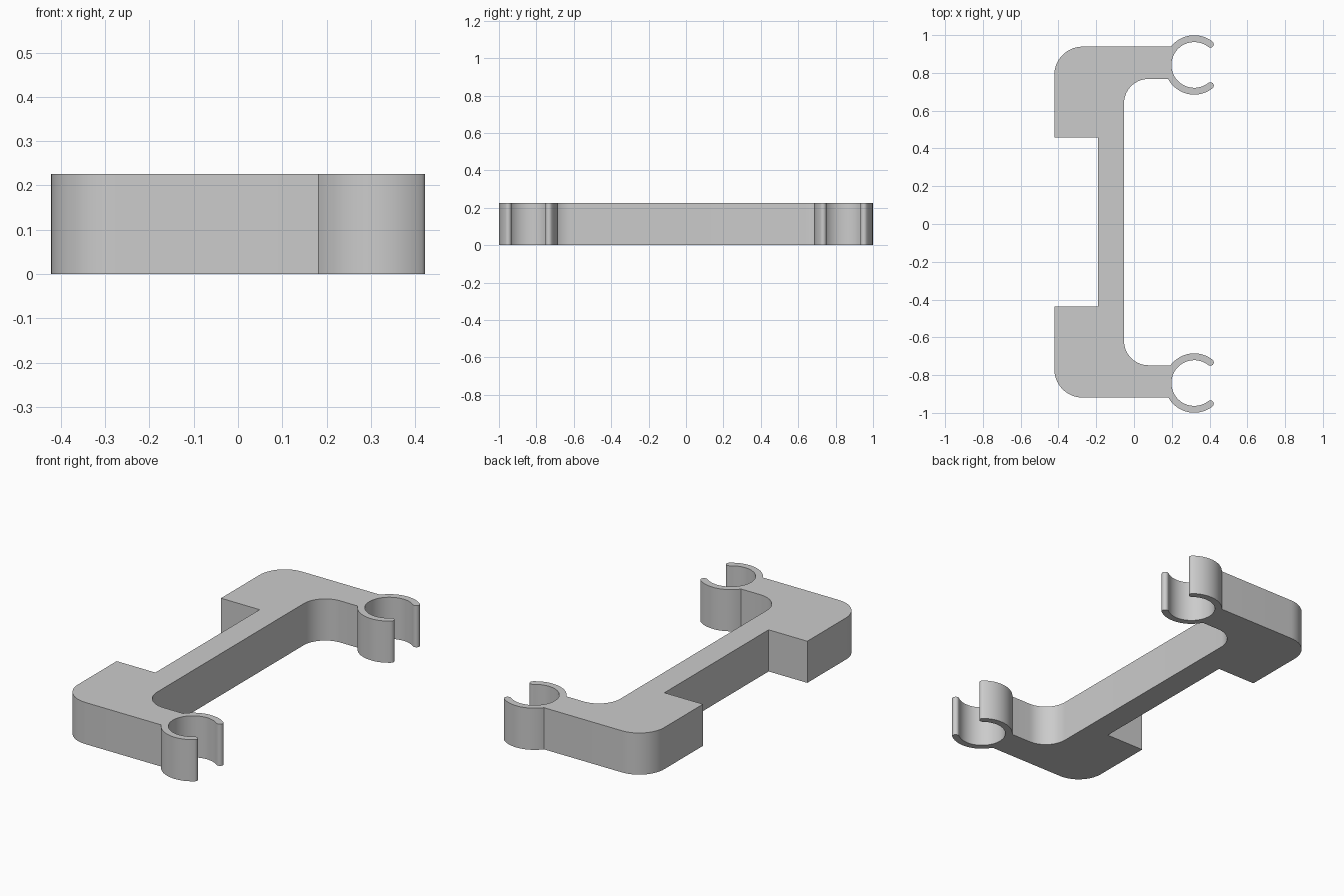
import bpy, bmesh, math
from mathutils import Vector

cube = bpy.data.objects.get("Cube")
if cube:
    bpy.data.objects.remove(cube, do_unlink=True)

HEIGHT = 0.226
BODY_SHIFT = 0.01                       # body sits slightly towards the back
LEFT, NOTCH, SPINE = -0.422, -0.19, -0.053
ARM_OUT, ARM_IN, NOTCH_Y = 0.929, 0.758, 0.447
CLIP_X, CLIP_Y = 0.319, 0.842
R_OUT, R_IN, MOUTH = 0.157, 0.121, 52   # clip radii and half opening angle
R_MID, R_TIP = (R_OUT + R_IN) / 2, (R_OUT - R_IN) / 2


def arc(cx, cy, r, start, end, steps):
    """Points along a circular arc, angles in degrees."""
    angles = [math.radians(start + (end - start) * i / steps) for i in range(steps + 1)]
    return [(cx + r * math.cos(a), cy + r * math.sin(a)) for a in angles]


def tip(angle, start):
    """Rounded end of a clip jaw."""
    a = math.radians(angle)
    return arc(CLIP_X + R_MID * math.cos(a), CLIP_Y + R_MID * math.sin(a),
               R_TIP, start, start + 180, 10)[1:-1]


def half_outline(side):
    """One half of the bracket, from spine through arm and clip to notch."""
    shift = BODY_SHIFT * side
    inner, outer = ARM_IN + shift, ARM_OUT + shift
    low = 180 + math.degrees(math.asin((CLIP_Y - inner) / R_OUT))
    high = 180 - math.degrees(math.asin((outer - CLIP_Y) / R_OUT))
    fillet, corner = 0.13, 0.15
    pts = arc(SPINE + fillet, inner - fillet, fillet, 180, 90, 14)
    pts += arc(CLIP_X, CLIP_Y, R_OUT, low, 360 - MOUTH, 24)
    pts += tip(-MOUTH, -MOUTH)
    pts += arc(CLIP_X, CLIP_Y, R_IN, 360 - MOUTH, MOUTH, 44)
    pts += tip(MOUTH, MOUTH + 180)
    pts += arc(CLIP_X, CLIP_Y, R_OUT, MOUTH, high, 20)
    pts += arc(LEFT + corner, outer - corner, corner, 90, 180, 14)
    pts += [(LEFT, NOTCH_Y + shift), (NOTCH, NOTCH_Y + shift)]
    return [(x, y * side) for x, y in pts]


# Bracket: closed outline extruded upwards
outline = half_outline(1) + half_outline(-1)[::-1]
bm = bmesh.new()
base = bm.faces.new([bm.verts.new((x, y, 0)) for x, y in outline])
top = bmesh.ops.extrude_face_region(bm, geom=[base], use_keep_orig=True)
bmesh.ops.translate(bm, vec=Vector((0, 0, HEIGHT)),
                    verts=[g for g in top["geom"] if isinstance(g, bmesh.types.BMVert)])
bmesh.ops.recalc_face_normals(bm, faces=bm.faces)
mesh = bpy.data.meshes.new("clip_bracket")
bm.to_mesh(mesh)
bm.free()
bracket = bpy.data.objects.new("clip_bracket", mesh)
bpy.context.collection.objects.link(bracket)

# Plain grey material
grey = bpy.data.materials.new("light_grey")
grey.use_nodes = True
grey.diffuse_color = (0.6, 0.6, 0.6, 1)
grey.node_tree.nodes["Principled BSDF"].inputs["Base Color"].default_value = (0.6, 0.6, 0.6, 1)
mesh.materials.append(grey)

# Smooth curved walls, sharp rims
bpy.ops.object.select_all(action="DESELECT")
bracket.select_set(True)
bpy.context.view_layer.objects.active = bracket
bpy.ops.object.shade_smooth_by_angle(angle=math.radians(30))
